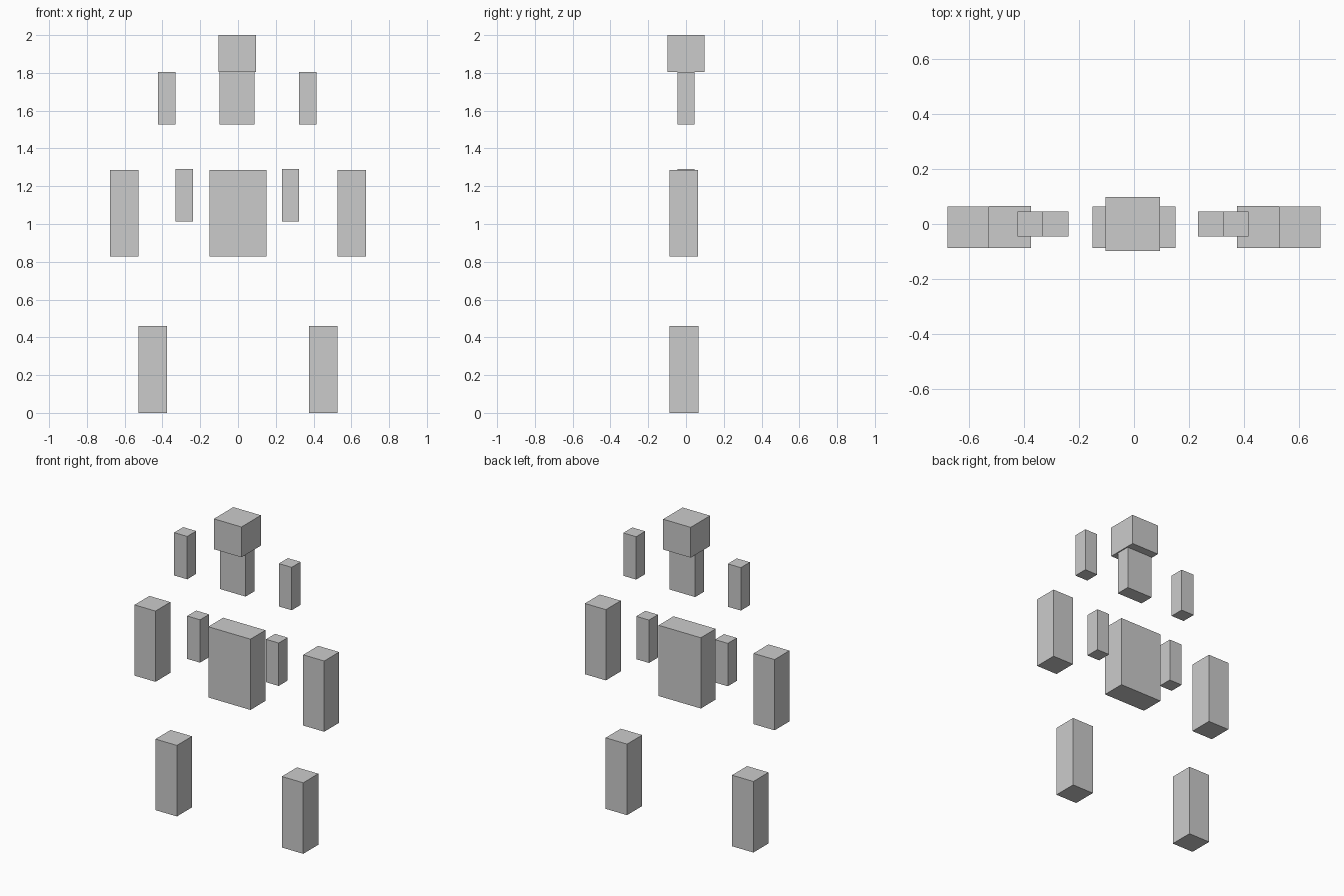
import bpy
from mathutils import Vector

if "Cube" in bpy.data.objects:
    bpy.data.objects.remove(bpy.data.objects["Cube"])

grey = bpy.data.materials.new("plain grey")
grey.diffuse_color = (0.6, 0.6, 0.6, 1)
grey.use_nodes = True
grey.node_tree.nodes["Principled BSDF"].inputs["Base Color"].default_value = grey.diffuse_color


def box(name, x, y, z):
    """Box spanning the given (min, max) range on each axis."""
    lo, hi = (Vector(p) for p in zip(x, y, z))
    bpy.ops.mesh.primitive_cube_add(size=1, location=(lo + hi) / 2)
    ob = bpy.context.object
    ob.name = name
    ob.scale = hi - lo
    bpy.ops.object.transform_apply(location=False, rotation=False, scale=True)
    ob.data.materials.append(grey)


SMALL_Y = (-0.046, 0.046)
LARGE_Y = (-0.088, 0.064)
LEG_Y = (-0.088, 0.066)

# Small figure: head, body and four slim limbs
box("head", (-0.103, 0.094), (-0.099, 0.099), (1.804, 2.0))
box("small_body", (-0.098, 0.087), SMALL_Y, (1.528, 1.804))
for side, arm_x, leg_x in (("left", (-0.424, -0.331), (-0.331, -0.239)),
                           ("right", (0.324, 0.416), (0.232, 0.323))):
    box("small_arm_" + side, arm_x, SMALL_Y, (1.528, 1.805))
    box("small_leg_" + side, leg_x, SMALL_Y, (1.014, 1.291))

# Large figure: body and four thick limbs
box("large_body", (-0.151, 0.151), LARGE_Y, (0.829, 1.286))
for side, s in (("left", -1), ("right", 1)):
    box("large_arm_" + side, sorted((s * 0.528, s * 0.678)), LARGE_Y, (0.829, 1.286))
    box("large_leg_" + side, sorted((s * 0.375, s * 0.528)), LEG_Y, (0.0, 0.459))
